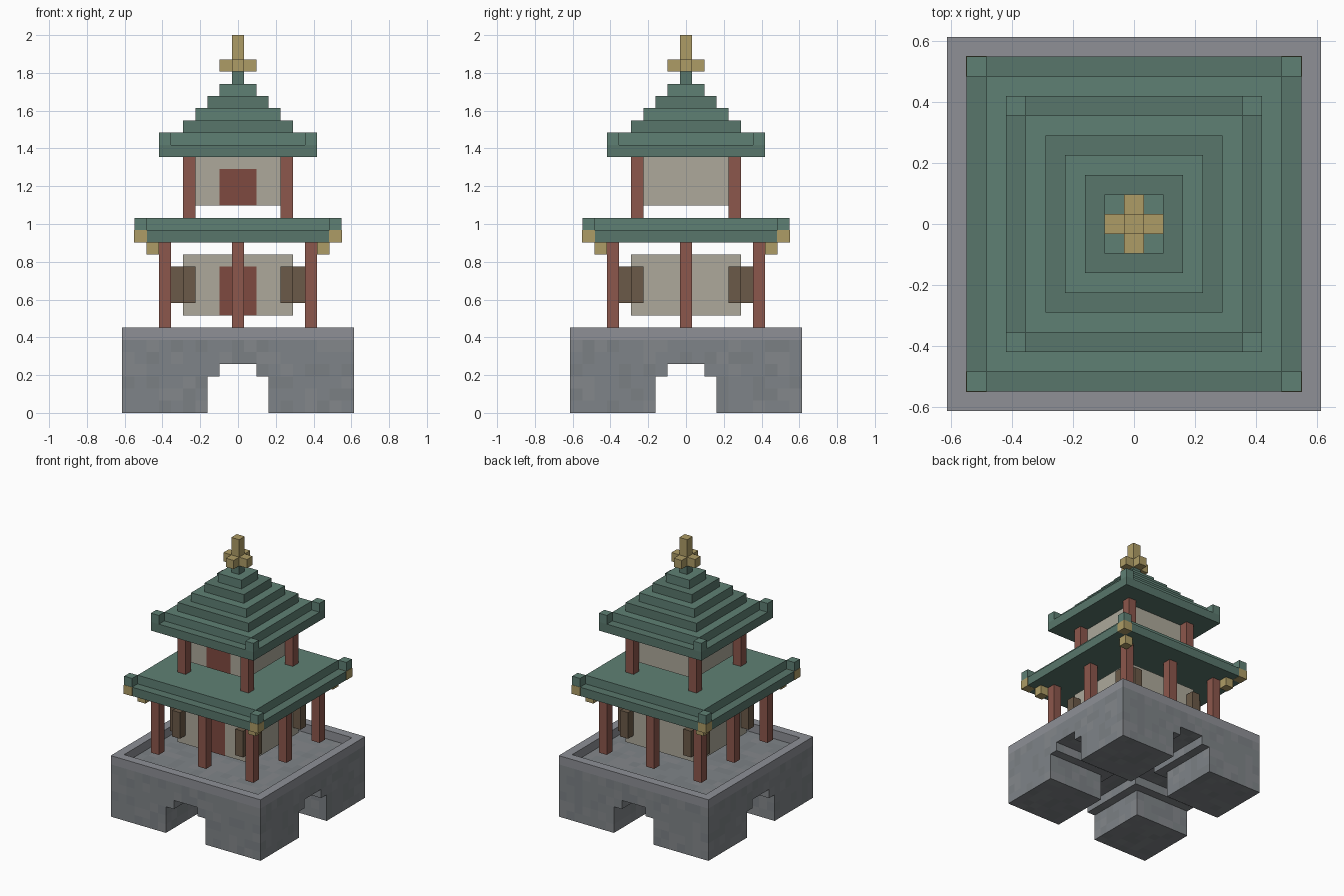
import bpy, bmesh, random
from mathutils import Vector

if "Cube" in bpy.data.objects:
    bpy.data.objects.remove(bpy.data.objects["Cube"])

U = 2 / 31          # one block of the model
random.seed(4)


def material(name, hexcode):
    srgb = [int(hexcode[i:i + 2], 16) / 255 for i in (0, 2, 4)]
    m = bpy.data.materials.new(name)
    m.diffuse_color = [((c + 0.055) / 1.055) ** 2.4 for c in srgb] + [1]
    m.use_nodes = True
    m.node_tree.nodes["Principled BSDF"].inputs["Base Color"].default_value = m.diffuse_color
    return m


GREEN = material("roof_green", "5f8074")
DARK = material("roof_dark_green", "58766b")
RED = material("column_red", "8c574c")
DOOR = material("door_red", "7f4a40")
PLASTER = material("plaster", "ada99b")
BROWN = material("shutter_brown", "6b5a48")
GOLD = material("gold", "ae9c66")
RIM = material("rim_stone", "8e9096")
STONES = [material(f"stone_{i}", h) for i, h in enumerate(("7b8084", "7f8488", "84878b"))]


def finish(name, bm, mats):
    mesh = bpy.data.meshes.new(name)
    bm.to_mesh(mesh)
    bm.free()
    for m in mats:
        mesh.materials.append(m)
    ob = bpy.data.objects.new(name, mesh)
    bpy.context.collection.objects.link(ob)


def boxes(name, mat, items):
    """One object from boxes given as (x0, x1, y0, y1, z0, z1) in blocks."""
    bm = bmesh.new()
    for x0, x1, y0, y1, z0, z1 in items:
        for v in bmesh.ops.create_cube(bm, size=1)["verts"]:
            v.co = Vector((x1 if v.co.x > 0 else x0,
                           y1 if v.co.y > 0 else y0,
                           z1 if v.co.z > 0 else z0)) * U
    finish(name, bm, [mat])


def slab(h, z0, z1):
    return (-h, h, -h, h, z0, z1)


def post(x, y, z0, z1, grow=0.0):
    r = 0.5 + grow
    return (x - r, x + r, y - r, y + r, z0, z1)


def corners(d):
    return [(x, y) for x in (-d, d) for y in (-d, d)]


# Stone base: mottled blocks with two crossing stepped archways
def in_arch(a, z):
    return (z < 3 and abs(a) <= 2) or (z == 3 and abs(a) <= 1)


R = range(-9, 10)
cells = {(x, y, z) for x in R for y in R for z in range(6)
         if not in_arch(x, z) and not in_arch(y, z)}
rim = {(x, y, 6) for x in R for y in R if max(abs(x), abs(y)) == 9}
solid = cells | rim
bm = bmesh.new()
for x, y, z in sorted(solid):
    tone = 3 if z == 6 else random.choice((0, 1, 1, 2))
    for axis in range(3):
        for s in (-1, 1):
            n = [x, y, z]
            n[axis] += s
            if tuple(n) in solid:
                continue
            loop = []
            for a, b in ((-1, -1), (1, -1), (1, 1), (-1, 1))[::s]:
                d = [0, 0, 0]
                d[axis], d[(axis + 1) % 3], d[(axis + 2) % 3] = s, a, b
                loop.append(bm.verts.new((Vector((x, y, z + 0.5)) + Vector(d) / 2) * U))
            bm.faces.new(loop).material_index = tone
bmesh.ops.remove_doubles(bm, verts=bm.verts, dist=1e-4)
finish("stone_base", bm, STONES + [RIM])

# Lower storey
boxes("lower_room", PLASTER, [slab(4.5, 8, 13)])
boxes("lower_door", DOOR, [(-1.5, 1.5, -4.53, -4, 8, 12)])
boxes("lower_columns", RED, [post(x, y, 7, 14) for x in (-6, 0, 6) for y in (-6, 0, 6) if x or y])
boxes("corner_shutters", BROWN,
      [post(x, y, 9, 12) for a in (-4, 4) for b in (-5, 5) for x, y in ((a, b), (b, a))])

# Lower roof with gilded, upturned corners
boxes("lower_eave", DARK, [slab(8.5, 14, 15)])
boxes("lower_roof_deck", GREEN, [slab(7.5, 15, 16)])
boxes("lower_roof_tips", GREEN, [post(x, y, 15, 16) for x, y in corners(8)])
boxes("lower_gold_tips", GOLD,
      [post(x, y, 13.98, 15, 0.03) for x, y in corners(8)]
      + [post(x, y, 13, 14) for x, y in corners(7)])

# Upper storey
boxes("upper_room", PLASTER, [slab(3.5, 17, 21)])
boxes("upper_door", DOOR, [(-1.5, 1.5, -3.53, -3, 17, 20)])
boxes("upper_columns", RED, [post(x, y, 16, 21) for x, y in corners(4)])

# Upper stepped roof
boxes("upper_eave", DARK, [slab(6.5, 21, 22)])
boxes("upper_roof_tips", GREEN, [post(x, y, 22, 23) for x, y in corners(6)])
for i in range(6):
    boxes(f"upper_roof_step_{i + 1}", DARK if i % 2 else GREEN, [slab(5.5 - i, 22 + i, 23 + i)])

# Gold finial
boxes("finial_spire", GOLD, [post(0, 0, 28, 31)])
boxes("finial_arms", GOLD, [post(x, y, 28, 29) for x, y in ((1, 0), (-1, 0), (0, 1), (0, -1))])
